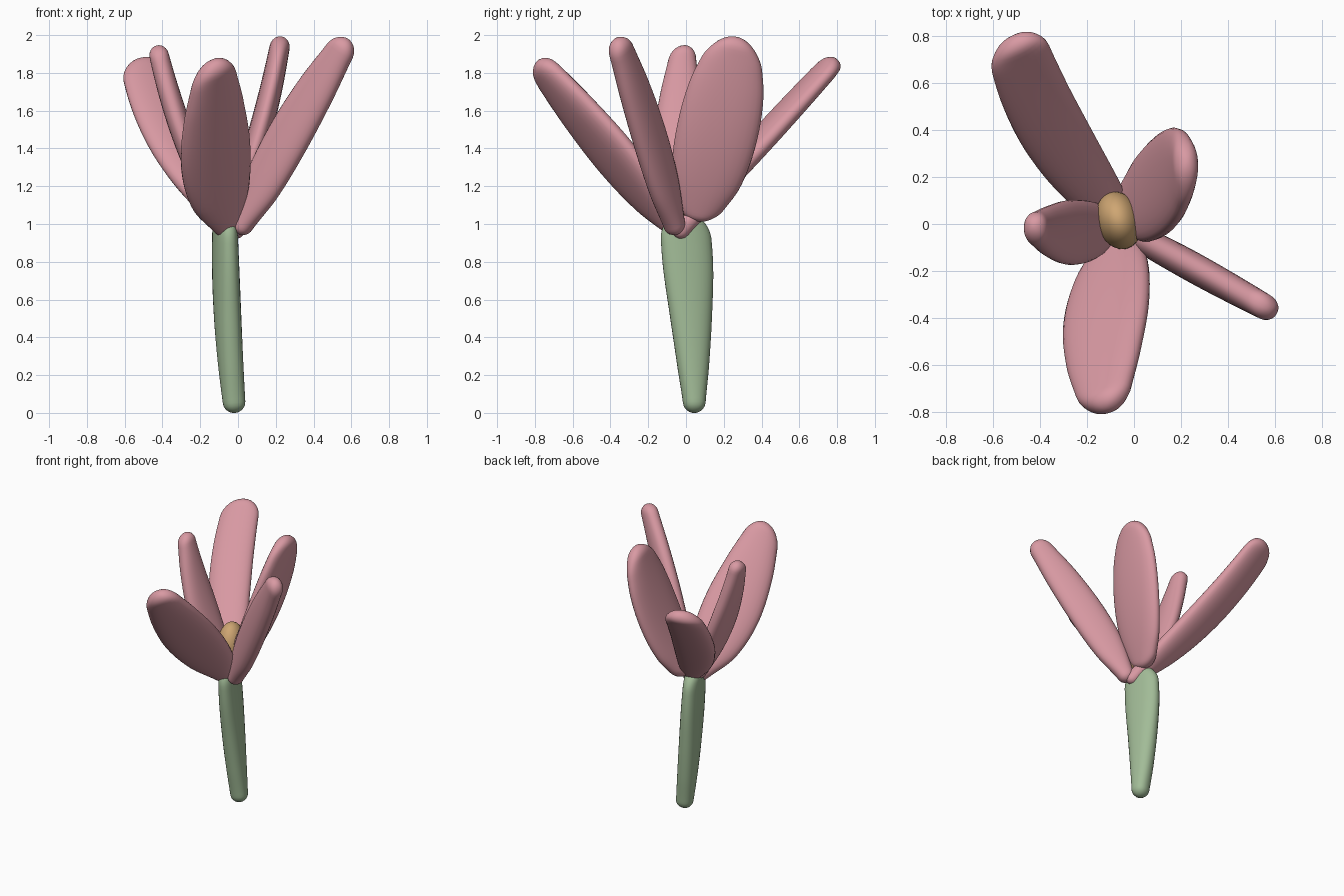
import bpy, bmesh, math
from mathutils import Vector

cube = bpy.data.objects.get("Cube")
if cube:
    bpy.data.objects.remove(cube, do_unlink=True)


def material(name, rgb):
    mat = bpy.data.materials.new(name)
    mat.use_nodes = True
    colour = (*rgb, 1)
    mat.diffuse_color = colour
    mat.node_tree.nodes["Principled BSDF"].inputs["Base Color"].default_value = colour
    return mat


pink = material("petal pink", (0.69, 0.32, 0.365))
green = material("stem green", (0.36, 0.50, 0.31))
tan = material("centre tan", (0.62, 0.38, 0.17))


def finish(bm, name, mat):
    bmesh.ops.recalc_face_normals(bm, faces=bm.faces)
    mesh = bpy.data.meshes.new(name)
    bm.to_mesh(mesh)
    bm.free()
    mesh.materials.append(mat)
    mesh.polygons.foreach_set("use_smooth", [True] * len(mesh.polygons))
    obj = bpy.data.objects.new(name, mesh)
    bpy.context.collection.objects.link(obj)
    return obj


def sample(values, t):
    """Catmull-Rom value along an evenly spaced list."""
    pos = t * (len(values) - 1)
    i = min(int(pos), len(values) - 2)
    f = pos - i
    last = len(values) - 1
    a, b, c, d = (values[min(max(i + k, 0), last)] for k in (-1, 0, 1, 2))
    return b + 0.5 * f * (c - a + f * (2*a - 5*b + 4*c - d + f * (3*(b - c) + d - a)))


def round_end(dist, reach):
    return math.sqrt(max(0, 1 - (1 - min(dist / reach, 1)) ** 2))


def blade(name, mat, path, across, widths, thick, power=0.9, rings=40, sides=28):
    """Flattened tube with round ends along a quadratic curve."""
    p0, p1, p2 = map(Vector, path)
    length = (p2 - p0).length
    side = Vector(across).normalized()
    bm = bmesh.new()
    loops = []
    for r in range(1, rings):
        t = (1 - math.cos(math.pi * r / rings)) / 2
        centre = p0 * (1 - t) ** 2 + p1 * 2 * t * (1 - t) + p2 * t * t
        along = (p1 - p0) * (1 - t) + (p2 - p1) * t
        normal = along.cross(side).normalized()
        start, end = t * length, (1 - t) * length
        half = sample(widths, t) * round_end(start, widths[0]) * round_end(end, widths[-1])
        depth = thick * (1 + 0.2 * math.sin(math.pi * t))
        depth *= round_end(start, thick) * round_end(end, thick)
        loop = []
        for k in range(sides):
            a = 2 * math.pi * k / sides
            c, s = math.cos(a), math.sin(a)
            u = math.copysign(abs(c) ** power, c) * half
            v = math.copysign(abs(s) ** power, s) * depth
            loop.append(bm.verts.new(centre + side * u + normal * v))
        loops.append(loop)
    for low, high in zip(loops, loops[1:]):
        for k in range(sides):
            n = (k + 1) % sides
            bm.faces.new((low[k], low[n], high[n], high[k]))
    # Close both ends with fans
    for loop, point in ((loops[0], p0), (loops[-1], p2)):
        tip = bm.verts.new(point)
        for k in range(sides):
            bm.faces.new((loop[k], loop[(k + 1) % sides], tip))
    return finish(bm, name, mat)


# Stem, flattened and widening upward
blade("stem", green, [(-.015, .045, 0), (-.068, .035, .5), (-.07, -.01, 1.06)],
      (-.22, .97, 0), [.055, .085, .113, .136, .135], .057)

# Petals: path, width direction, half widths from base to tip
petals = {
    "front_petal": ([(-.05, -.02, .95), (-.15, -.36, 1.33), (-.125, -.79, 1.86)],
                    (.87, .27, .42), [.06, .17, .205, .175, .11], .056),
    "left_petal": ([(0, -.05, .95), (.23, -.17, 1.43), (.58, -.365, 1.98)],
                   (-.72, .47, .54), [.05, .11, .126, .112, .075], .053),
    "back_left_petal": ([(-.05, .05, 1.02), (.13, .16, 1.42), (.23, .27, 1.99)],
                        (-.06, 1, -.22), [.1, .185, .215, .2, .13], .052),
    "back_petal": ([(.01, -.06, .94), (-.38, .33, 1.37), (-.51, .79, 1.87)],
                   (1, .47, .12), [.045, .115, .145, .145, .13], .05),
    "right_petal": ([(-.07, -.01, .98), (-.31, -.06, 1.42), (-.43, -.015, 1.945)],
                    (0, 1, .1), [.06, .125, .138, .108, .065], .05),
}
for name, (path, across, widths, thick) in petals.items():
    blade(name, pink, path, across, widths, thick)

# Flower centre
bm = bmesh.new()
bmesh.ops.create_uvsphere(bm, u_segments=32, v_segments=20, radius=1)
centre = finish(bm, "flower_centre", tan)
centre.location = (-.065, .015, 1.18)
centre.scale = (.095, .125, .17)
centre.rotation_euler.z = math.radians(18)
